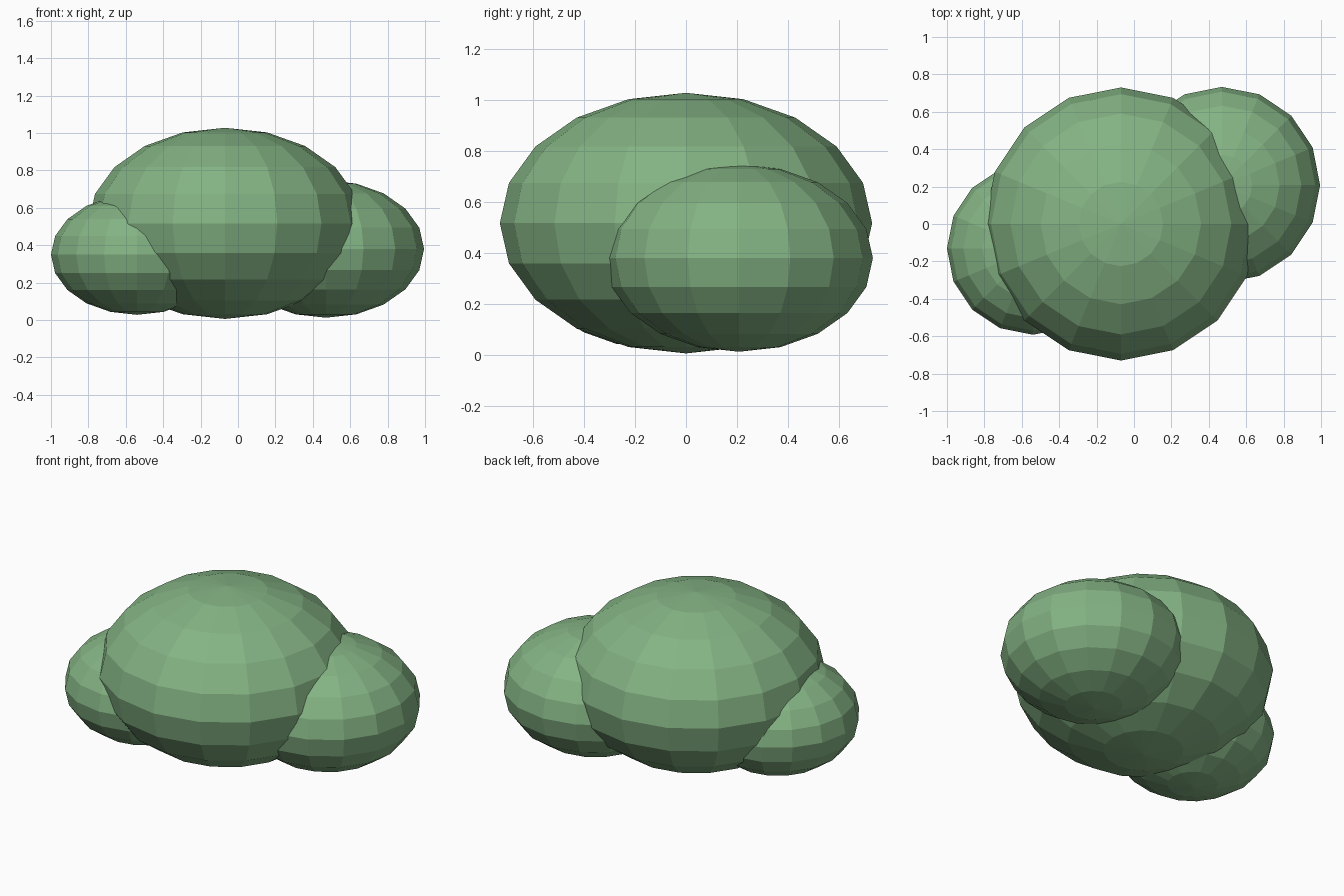
import bpy

if "Cube" in bpy.data.objects:
    bpy.data.objects.remove(bpy.data.objects["Cube"])

# Foliage colour
leaf = bpy.data.materials.new("leaf_green")
leaf.diffuse_color = (0.23, 0.45, 0.23, 1)
leaf.use_nodes = True
leaf.node_tree.nodes["Principled BSDF"].inputs["Base Color"].default_value = leaf.diffuse_color


def clump(name, location, radius):
    """Flat-shaded squashed ball of leaves, 70% as tall as it is wide."""
    bpy.ops.mesh.primitive_uv_sphere_add(
        segments=16, ring_count=10, radius=radius, location=location)
    obj = bpy.context.object
    obj.name = name
    obj.scale = (1, 1, 0.7)
    obj.data.materials.append(leaf)


# Large middle clump with a smaller one on each side
clump("bush_main", (-0.07, 0.0, 0.517), 0.73)
clump("bush_right", (0.47, 0.208, 0.38), 0.525)
clump("bush_left", (-0.54, -0.132, 0.35), 0.46)
